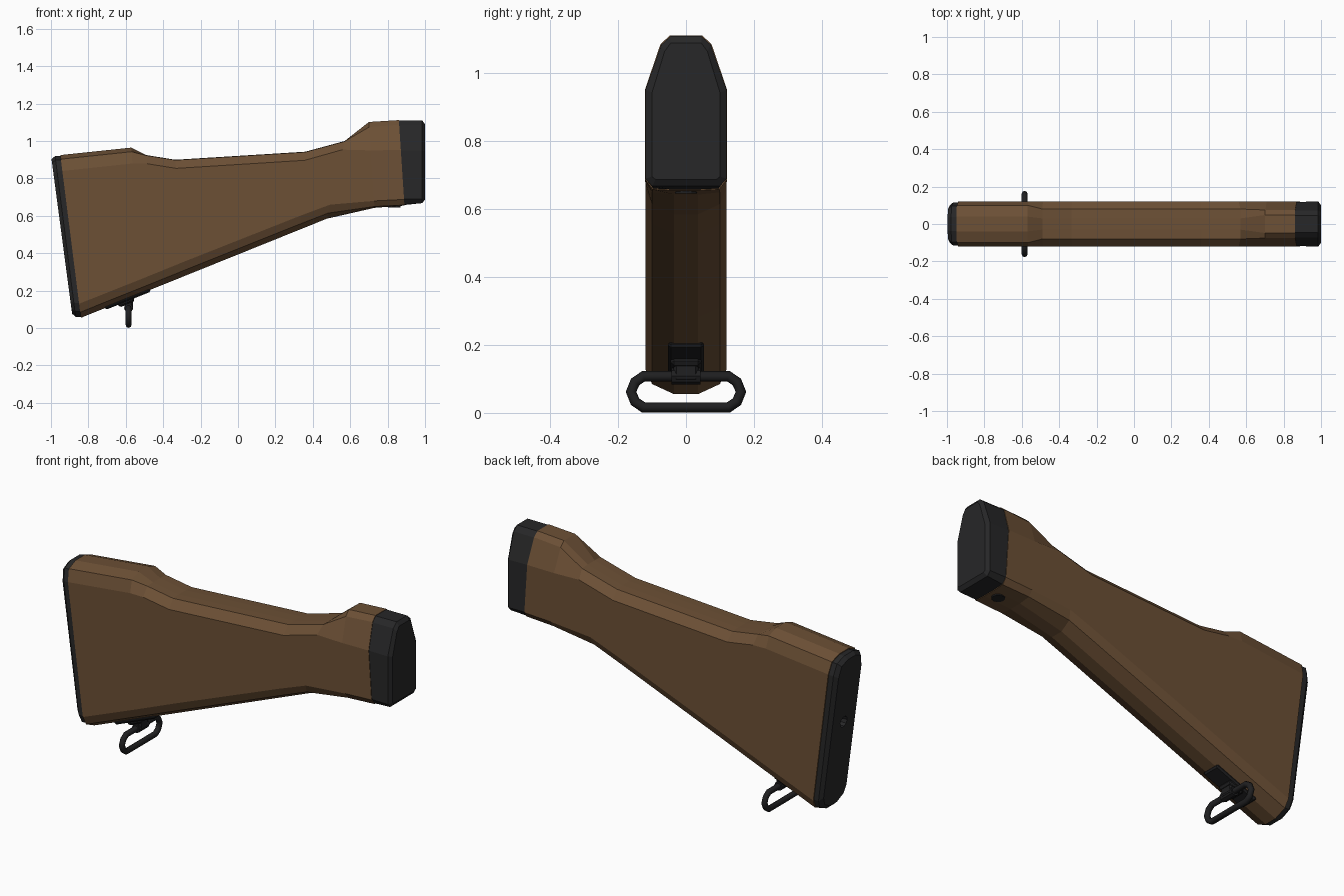
import bpy, bmesh, math
from mathutils import Vector, Matrix

if "Cube" in bpy.data.objects:
    bpy.data.objects.remove(bpy.data.objects["Cube"])


def material(name, rgb):
    m = bpy.data.materials.new(name)
    m.diffuse_color = (*rgb, 1)
    m.use_nodes = True
    m.node_tree.nodes["Principled BSDF"].inputs["Base Color"].default_value = m.diffuse_color
    return m


WOOD = material("brown wood", (0.150, 0.080, 0.036))
RUBBER = material("black rubber", (0.020, 0.020, 0.021))
METAL = material("dark metal", (0.014, 0.014, 0.015))


def finish(name, bm, mat):
    bmesh.ops.recalc_face_normals(bm, faces=bm.faces)
    me = bpy.data.meshes.new(name)
    bm.to_mesh(me)
    bm.free()
    me.materials.append(mat)
    ob = bpy.data.objects.new(name, me)
    bpy.context.collection.objects.link(ob)
    return ob


def loft(name, rings, mat):
    """Skin closed rings of equal length and cap both ends."""
    bm = bmesh.new()
    rows = [[bm.verts.new(p) for p in r] for r in rings]
    n = len(rows[0])
    for a, b in zip(rows, rows[1:]):
        for i in range(n):
            j = (i + 1) % n
            bm.faces.new((a[i], a[j], b[j], b[i]))
    bm.faces.new(rows[0])
    bm.faces.new(rows[-1])
    return finish(name, bm, mat)


def mirrored(half):
    """Full ring from the +y half, listed top to bottom."""
    return half + [(x, -y, z) for x, y, z in reversed(half)]


def section(top_x, top, bottom_x, bottom):
    """Half outline as (y, z) points; x slides linearly from top to bottom."""
    pts = top + bottom
    z0, z1 = pts[0][1], pts[-1][1]
    return mirrored([(top_x + (bottom_x - top_x) * (z0 - z) / (z0 - z1), y, z)
                     for y, z in pts])


def belly(x):
    """Height of the straight sloping underside."""
    return 0.055 + 0.403 * (x + 0.84)


def under(z):
    return [(0.12, z + 0.075), (0.10, z + 0.03), (0.035, z)]


def rear_top(z):
    return [(0.04, z), (0.10, z - 0.022), (0.12, z - 0.085)]


def grip_top(z):
    return [(0.03, z), (0.08, z - 0.002), (0.12, z - 0.046)]


# Wooden stock body
front_top = [(0.047, 1.112), (0.075, 1.087), (0.121, 0.952)]
front_bottom = [(0.121, 0.688), (0.098, 0.658), (0.035, 0.655)]
butt = section(-0.95, rear_top(0.925), -0.84, under(belly(-0.84)))
collar = section(0.86, front_top, 0.89, front_bottom)
stations = [
    butt,
    section(-0.57, rear_top(0.965), -0.52, under(belly(-0.52))),
    section(-0.49, grip_top(0.925), -0.44, under(belly(-0.44))),
    section(-0.335, grip_top(0.90), -0.28, under(belly(-0.28))),
    section(0.36, grip_top(0.943), 0.33, under(belly(0.33))),
    section(0.57, grip_top(1.0), 0.475, under(belly(0.475))),
    section(0.70, [(0.048, 1.102), (0.075, 1.075), (0.12, 0.95)],
            0.73, [(0.12, 0.68), (0.10, 0.65), (0.035, 0.643)]),
    collar,
]
loft("wooden_stock", stations, WOOD)


def shrink(ring, dx, margin):
    """Ring moved along x and pulled inward by about the margin."""
    c = sum((Vector(p) for p in ring), Vector()) / len(ring)
    hz = max(abs(p[2] - c.z) for p in ring)
    hy = max(abs(p[1]) for p in ring)
    return [(p[0] + dx, p[1] * (1 - margin / hy),
             c.z + (p[2] - c.z) * (1 - margin / hz)) for p in ring]


# Butt plate with a recessed screw hole
plate = loft("butt_plate", [shrink(butt, 0.01, 0.005), shrink(butt, -0.028, 0.005),
                            shrink(butt, -0.047, 0.022)], RUBBER)
bm = bmesh.new()
bmesh.ops.create_cone(bm, cap_ends=True, segments=10, radius1=0.03, radius2=0.03, depth=0.06,
                      matrix=Matrix.Translation((-0.945, 0, 0.54)) @ Matrix.Rotation(math.pi / 2, 4, 'Y'))
cutter = finish("hole_cutter", bm, METAL)
cutter.hide_render = True
cutter.hide_set(True)
cut = plate.modifiers.new("screw hole", 'BOOLEAN')
cut.operation = 'DIFFERENCE'
cut.solver = 'EXACT'
cut.object = cutter


# Front end cap, upright at its outer face
def cap_ring(x, inset):
    i = inset
    return mirrored([(x, y, z) for y, z in (
        (0.045, 1.11 - i), (0.073 - 0.5 * i, 1.085 - i), (0.12 - i, 0.95 - 0.3 * i),
        (0.12 - i, 0.69 + 0.3 * i), (0.10 - 0.5 * i, 0.668 + i), (0.035, 0.668 + i))])


loft("front_cap", [shrink(collar, -0.01, 0.003), cap_ring(0.985, 0), cap_ring(1.0, 0.02)], RUBBER)


def cylinder(name, centre, radius, depth, rotation, mat, sides=12):
    bm = bmesh.new()
    bmesh.ops.create_cone(bm, cap_ends=True, segments=sides, radius1=radius, radius2=radius,
                          depth=depth, matrix=Matrix.Translation(centre) @ rotation)
    return finish(name, bm, mat)


def block(name, centre, size, rotation, mat, bevel):
    bm = bmesh.new()
    bmesh.ops.create_cube(bm, size=1, matrix=Matrix.Translation(centre) @ rotation
                          @ Matrix.Diagonal((*size, 1)))
    ob = finish(name, bm, mat)
    b = ob.modifiers.new("soft edges", 'BEVEL')
    b.width, b.segments = bevel, 1
    return ob


# Screw under the front end
cylinder("underside_screw", (0.835, 0, 0.656), 0.033, 0.02, Matrix(), METAL)

# Sling mount: long plate along the slope, stud and cross barrel
slope = Matrix.Rotation(-math.atan(0.403), 4, 'Y')
block("mount_plate", (-0.59, 0, belly(-0.59)), (0.26, 0.105, 0.02), slope, METAL, 0.008)
block("mount_base", (-0.598, 0, belly(-0.598) - 0.012), (0.09, 0.09, 0.03), slope, METAL, 0.01)
block("mount_stud", (-0.585, 0, 0.125), (0.045, 0.075, 0.07), Matrix(), METAL, 0.01)
cylinder("mount_barrel", (-0.585, 0, 0.108), 0.024, 0.085,
         Matrix.Rotation(math.pi / 2, 4, 'X'), METAL, 8)

# Sling loop: octagonal tube swept around a flattened ring
quarter = [(0.125, 0.108), (0.150, 0.091), (0.162, 0.062), (0.150, 0.033), (0.125, 0.016)]
path = quarter + [(-y, z) for y, z in reversed(quarter)]
curve = bpy.data.curves.new("sling_loop", 'CURVE')
curve.dimensions = '3D'
curve.bevel_depth = 0.0155
curve.bevel_resolution = 2
spline = curve.splines.new('POLY')
spline.points.add(len(path) - 1)
for p, (y, z) in zip(spline.points, path):
    p.co = (-0.585, y, z, 1)
spline.use_cyclic_u = True
curve.materials.append(METAL)
loop = bpy.data.objects.new("sling_loop", curve)
bpy.context.collection.objects.link(loop)
